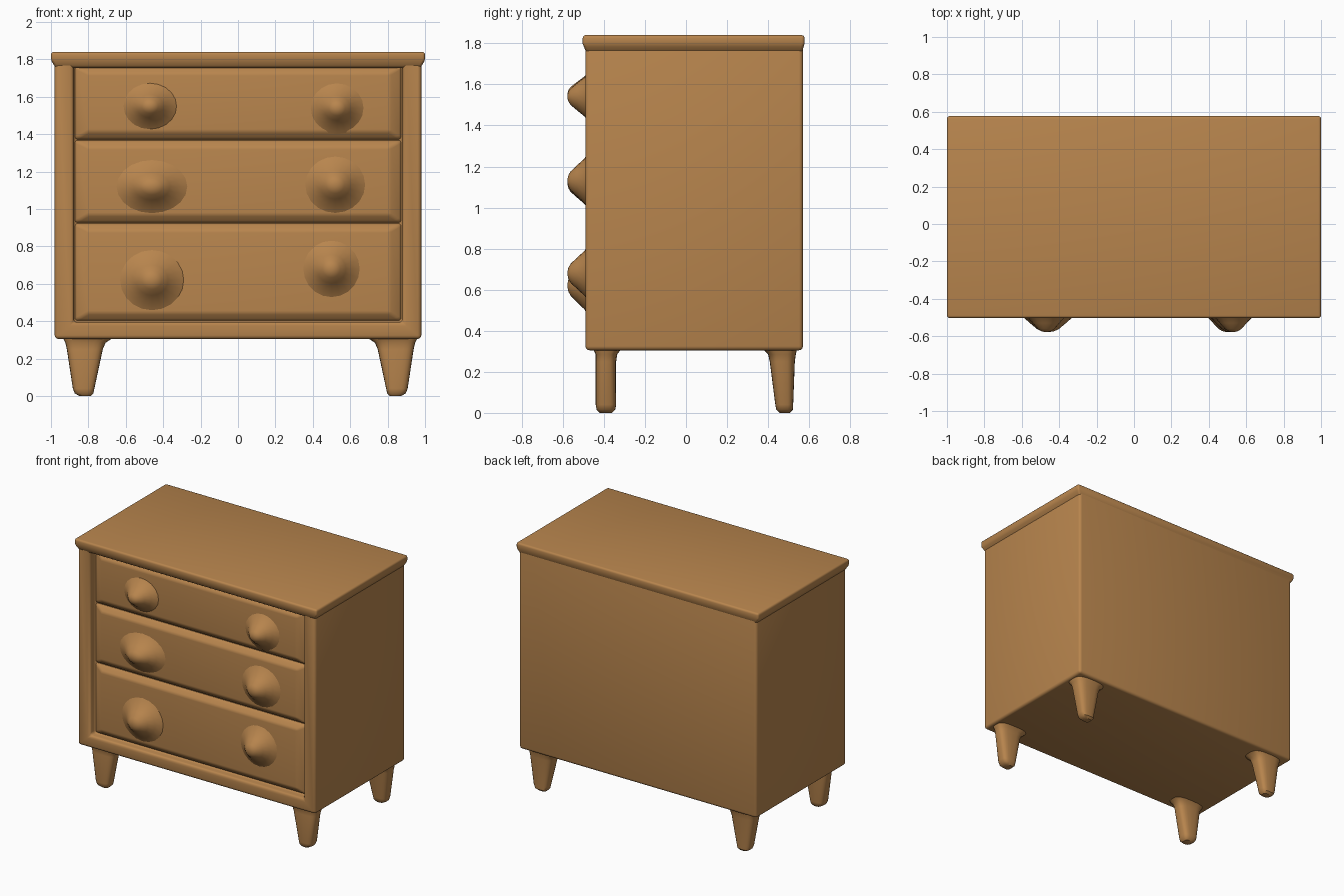
import bpy, bmesh, math

if "Cube" in bpy.data.objects:
    bpy.data.objects.remove(bpy.data.objects["Cube"])

wood = bpy.data.materials.new("warm wood")
wood.diffuse_color = (0.48, 0.235, 0.075, 1)
wood.use_nodes = True
wood.node_tree.nodes["Principled BSDF"].inputs["Base Color"].default_value = wood.diffuse_color


def finish(bm, name, bevel=0.0):
    """Optionally round the sharp edges, then make a smooth-shaded object."""
    bmesh.ops.recalc_face_normals(bm, faces=bm.faces)
    if bevel:
        sharp = [e for e in bm.edges if e.calc_face_angle(0) > math.radians(25)]
        bmesh.ops.bevel(bm, geom=sharp, offset=bevel, segments=3, profile=0.5,
                        affect='EDGES', clamp_overlap=True)
    me = bpy.data.meshes.new(name)
    bm.to_mesh(me)
    bm.free()
    me.materials.append(wood)
    ob = bpy.data.objects.new(name, me)
    bpy.context.collection.objects.link(ob)
    bpy.ops.object.select_all(action='DESELECT')
    ob.select_set(True)
    bpy.context.view_layer.objects.active = ob
    bpy.ops.object.shade_smooth_by_angle(angle=math.radians(40))
    return ob


def loft(name, rings, bevel=0.0):
    """Skin a stack of closed rings and cap both ends."""
    bm = bmesh.new()
    vs = [[bm.verts.new(p) for p in r] for r in rings]
    n = len(vs[0])
    for a, b in zip(vs, vs[1:]):
        for i in range(n):
            j = (i + 1) % n
            bm.faces.new((a[i], a[j], b[j], b[i]))
    bm.faces.new(vs[0][::-1])
    bm.faces.new(vs[-1])
    return finish(bm, name, bevel)


def rect_xy(x0, x1, y0, y1, z):
    return [(x0, y0, z), (x1, y0, z), (x1, y1, z), (x0, y1, z)]


def rect_xz(x0, x1, z0, z1, y):
    return [(x0, y, z0), (x1, y, z0), (x1, y, z1), (x0, y, z1)]


# Carcass: box with a recessed front opening
bm = bmesh.new()
bmesh.ops.create_cube(bm, size=1)
for v in bm.verts:
    v.co = (v.co.x * 1.96, 0.04 + v.co.y * 1.06, 1.06 + v.co.z * 1.51)
bm.normal_update()
front = min(bm.faces, key=lambda f: f.calc_center_median().y)
bmesh.ops.inset_individual(bm, faces=[front], thickness=0.09)
for v in front.verts:
    v.co.x = math.copysign(0.88, v.co.x)
    v.co.z = 1.77 if v.co.z > 1 else 0.395
recess = bmesh.ops.extrude_discrete_faces(bm, faces=[front])["faces"][0]
for v in recess.verts:
    v.co.y = -0.425
finish(bm, "carcass", 0.02)

# Top board with a slightly flared lip
loft("top_board", [rect_xy(-0.975, 0.975, -0.485, 0.565, 1.755),
                   rect_xy(-1.0, 1.0, -0.503, 0.577, 1.795),
                   rect_xy(-1.0, 1.0, -0.503, 0.577, 1.84)], 0.014)

# Three softly sloped drawer fronts
for name, z0, z1 in (("bottom_drawer", 0.40, 0.925), ("middle_drawer", 0.925, 1.37),
                     ("top_drawer", 1.37, 1.765)):
    loft(name, [rect_xz(-0.875, 0.875, z0, z1, -0.41),
                rect_xz(-0.87, 0.87, z0 + 0.005, z1 - 0.005, -0.438),
                rect_xz(-0.80, 0.81, z0 + 0.045, z1 - 0.04, -0.468)], 0.012)

# Soft cone knobs: x, z, base half width, base half height
knobs = [(-0.47, 1.55, 0.15, 0.13), (0.53, 1.54, 0.15, 0.14),
         (-0.46, 1.12, 0.20, 0.15), (0.52, 1.13, 0.17, 0.16),
         (-0.46, 0.62, 0.18, 0.17), (0.50, 0.68, 0.16, 0.16)]
for i, (x, z, rx, rz) in enumerate(knobs):
    rings = []
    for s, y in ((1.0, -0.462), (0.9, -0.472), (0.68, -0.495), (0.48, -0.53),
                 (0.29, -0.562), (0.17, -0.573), (0.06, -0.577)):
        rings.append([(x + s * rx * math.cos(t * math.tau / 20), y,
                       z + s * rz * math.sin(t * math.tau / 20)) for t in range(20)])
    loft(f"drawer_knob_{i + 1}", rings)


def leg(name, sections):
    """Rounded-square leg from (z, x0, x1, y0, y1) sections."""
    rings = []
    for z, x0, x1, y0, y1 in sections:
        ring = []
        for t in range(24):
            c, s = math.cos(t * math.tau / 24), math.sin(t * math.tau / 24)
            ring.append(((x0 + x1) / 2 + (x1 - x0) / 2 * math.copysign(abs(c) ** 0.65, c),
                         (y0 + y1) / 2 + (y1 - y0) / 2 * math.copysign(abs(s) ** 0.65, s), z))
        rings.append(ring)
    loft(name, rings)


# Tapered legs flaring into the underside
heights = (0.0, 0.015, 0.04, 0.25, 0.285, 0.305, 0.33)
outer = (0.86, 0.885, 0.895, 0.927, 0.935, 0.945, 0.95)
inner = (0.80, 0.785, 0.78, 0.735, 0.72, 0.69, 0.64)
front_y = ((-0.42, -0.36), (-0.435, -0.345), (-0.44, -0.34), (-0.44, -0.34),
           (-0.44, -0.335), (-0.45, -0.32), (-0.46, -0.30))
back_y = ((0.455, 0.505), (0.44, 0.52), (0.435, 0.522), (0.408, 0.53),
          (0.40, 0.535), (0.38, 0.54), (0.35, 0.545))
for side, sx, shift in (("left", -1, 0.012), ("right", 1, 0.012)):
    for end, ys in (("front", front_y), ("back", back_y)):
        leg(f"{end}_{side}_leg",
            [(z, min(sx * a, sx * b) + shift, max(sx * a, sx * b) + shift, y0, y1)
             for z, a, b, (y0, y1) in zip(heights, outer, inner, ys)])
